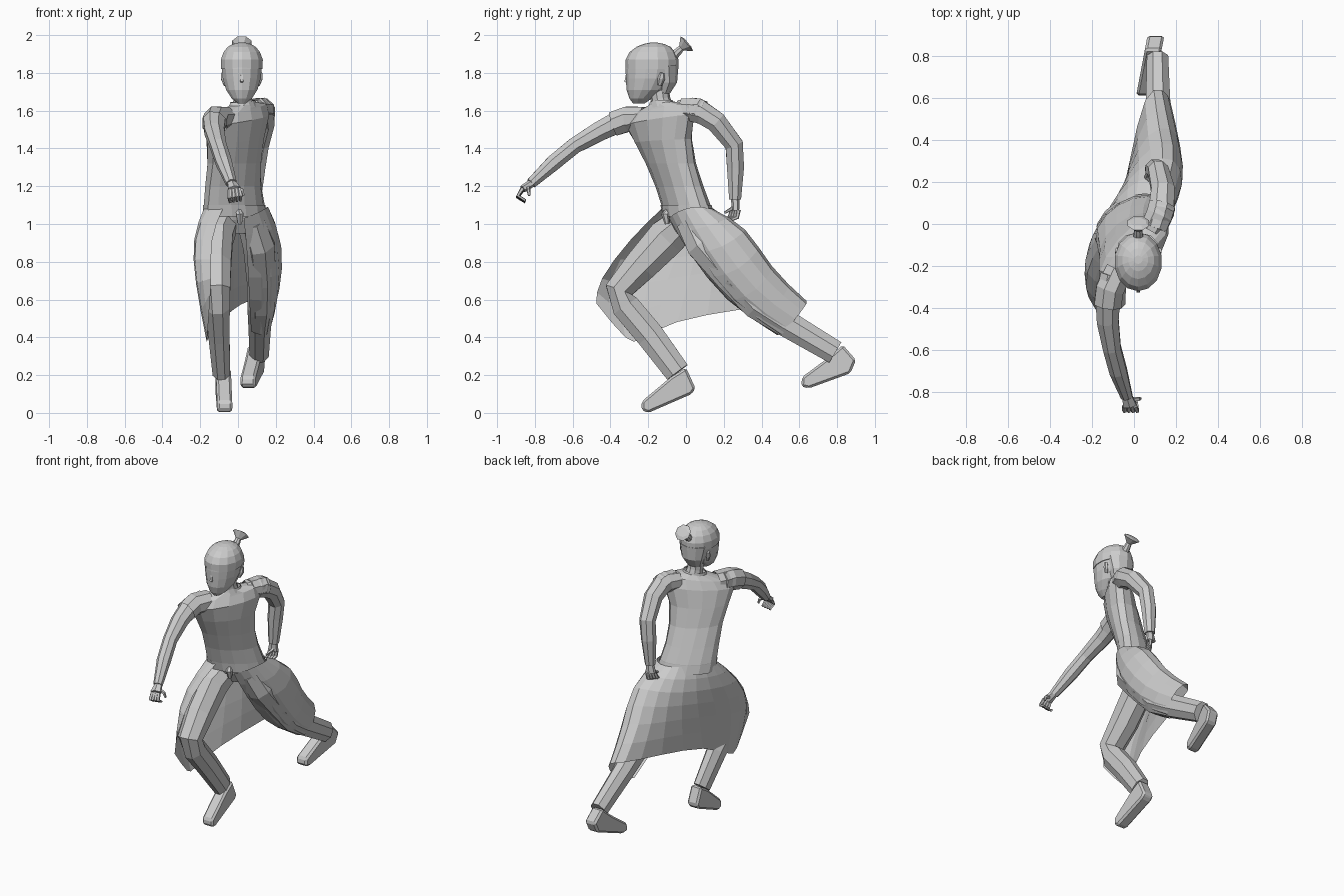
import bpy, bmesh, math
from mathutils import Vector as V


def make(name, verts, faces):
    me = bpy.data.meshes.new(name)
    me.from_pydata([tuple(v) for v in verts], [], faces)
    bm = bmesh.new()
    bm.from_mesh(me)
    bmesh.ops.recalc_face_normals(bm, faces=bm.faces)
    bm.to_mesh(me)
    bm.free()
    ob = bpy.data.objects.new(name, me)
    bpy.context.collection.objects.link(ob)
    return ob


def loft(name, rings, closed=True, cap=True):
    """Skin a list of equal-length point rows."""
    n = len(rings[0])
    verts = [p for r in rings for p in r]
    faces = []
    for k in range(len(rings) - 1):
        for i in range(n if closed else n - 1):
            j = (i + 1) % n
            faces.append((k * n + i, k * n + j, (k + 1) * n + j, (k + 1) * n + i))
    if closed and cap:
        faces.append(tuple(range(n)))
        faces.append(tuple(range((len(rings) - 1) * n, len(rings) * n)))
    return make(name, verts, faces)


def oval(c, u, v, n):
    return [V(c) + u * math.cos(a) + v * math.sin(a)
            for a in (2 * math.pi * (i + .5) / n for i in range(n))]


def limb(name, pts, radii, n=8, cap=True):
    """Tube along pts; each radius is (sideways, other way)."""
    P = [V(p) for p in pts]
    rings = []
    for i, p in enumerate(P):
        t = (P[min(i + 1, len(P) - 1)] - P[max(i - 1, 0)]).normalized()
        u = V((1, 0, 0))
        u = (u - t * u.dot(t)).normalized()
        a, b = radii[i] if isinstance(radii[i], tuple) else (radii[i], radii[i])
        rings.append(oval(p, u * a, t.cross(u) * b, n))
    return loft(name, rings, cap=cap)


def body(name, rows, n=14, cap=True):
    """Rows: x, y, z, half width, half depth, twist in degrees, sideways tilt."""
    rings = []
    for x, y, z, a, b, d, tilt in rows:
        d = math.radians(d)
        u = V((math.cos(d), math.sin(d), tilt)) * a
        v = V((-math.sin(d), math.cos(d), 0)) * b
        rings.append(oval((x, y, z), u, v, n))
    return loft(name, rings, cap=cap)


def foot(name, prof, x_heel, x_toe):
    ys = [p[0] for p in prof]
    lo, hi = min(ys), max(ys)
    rows = []
    for s in (-1, 1):
        rows.append([V((x_toe + (x_heel - x_toe) * (y - lo) / (hi - lo) + s * .04, y, z))
                     for y, z in prof])
    ob = loft(name, rows)
    m = ob.modifiers.new("soft_edges", 'BEVEL')
    m.width = .012
    m.segments = 1


def hand(name, path, spread, thumb):
    P = [V(p) for p in path]
    s = V(spread)
    limb(name + "_palm", P[:2], [(.024, .022), (.038, .02)], 6)
    for i in range(4):
        o = s * (i - 1.5)
        limb(f"{name}_finger_{i + 1}", [P[1] + o * .8, P[2] + o, P[3] + o * .9],
             [.012, .011, .008], 5)
    mid = (P[0] + P[1]) / 2
    limb(name + "_thumb", [mid, mid.lerp(V(thumb), .5) + s, thumb], [.012, .011, .007], 5)


# Twisted torso in a close vest
body("vest", [
    (0, .03, .95, .10, .07, 30, 0), (-.01, .02, 1.02, .17, .10, 30, 0),
    (-.02, 0, 1.10, .18, .105, 32, 0), (-.025, -.035, 1.2, .17, .10, 35, 0),
    (-.02, -.08, 1.32, .17, .10, 40, 0), (-.015, -.12, 1.44, .19, .105, 45, .05),
    (0, -.14, 1.55, .23, .10, 49, .13), (.01, -.135, 1.605, .205, .075, 48, .18),
    (.025, -.13, 1.635, .085, .06, 45, .15)])
# Sash and knot
body("sash", [(-.015, .015, 1.04, .185, .115, 31, 0), (-.02, .0, 1.10, .184, .112, 32, 0)], cap=False)
limb("sash_knot", [(.0, -.09, 1.08), (.01, -.11, 1.05), (.01, -.10, 1.0)], [.012, .022, .012], 6)
# Collar and neck
body("collar", [(.025, -.13, 1.615, .085, .065, 40, .15), (.025, -.13, 1.65, .07, .058, 30, .1)], cap=False)
limb("neck", [(.03, -.12, 1.6), (.025, -.135, 1.66), (.02, -.15, 1.75)], [.058, .052, .055], 10)

# Head, hair shell, ears and nose
skull = [(1.638, -.25, .022, .03), (1.665, -.24, .055, .06), (1.71, -.21, .085, .105),
         (1.77, -.188, .103, .13), (1.82, -.182, .108, .138), (1.87, -.18, .108, .136)]
body("head", [(.02, y, z, a, b, 0, 0) for z, y, a, b in skull], 14)
body("hair", [(.02, y, z, a, b, 0, 0) for z, y, a, b in [
    (1.82, -.18, .113, .139), (1.87, -.18, .114, .140), (1.91, -.178, .099, .121),
    (1.938, -.172, .076, .09), (1.953, -.17, .048, .055), (1.96, -.17, .02, .02)]], 14)
body("nape_hair", [(.02, y, z, a, b, 0, 0) for z, y, a, b in [
    (1.69, -.12, .05, .035), (1.75, -.105, .08, .058), (1.84, -.115, .10, .075)]], 10)
for side, s in (("left", 1), ("right", -1)):
    limb(side + "_ear", [(.02 + s * .088, -.14, 1.735), (.02 + s * .1, -.13, 1.77), (.02 + s * .103, -.125, 1.80)],
         [(.008, .012), (.012, .02), (.008, .012)], 6)
limb("nose", [(.02, -.312, 1.80), (.02, -.318, 1.755), (.02, -.30, 1.745)], [.006, .012, .006], 4)
# Topknot that flares out
limb("topknot", [(.02, -.07, 1.885), (.02, -.04, 1.915), (.02, -.025, 1.93), (.02, .004, 1.955), (.02, .01, 1.96)],
     [.026, .022, .018, (.055, .055), (.04, .03)], 8)

# Arms: right one reaches forward, left one hangs behind
limb("right_arm", [(-.10, -.24, 1.56), (-.125, -.35, 1.545), (-.125, -.46, 1.49), (-.105, -.59, 1.415),
                   (-.075, -.7, 1.325), (-.035, -.82, 1.215)], [.065, .064, .056, .046, .045, .03])
limb("left_arm", [(.10, -.02, 1.61), (.13, .06, 1.605), (.138, .16, 1.54), (.115, .255, 1.42),
                  (.10, .262, 1.3), (.09, .26, 1.13)], [.06, .066, .06, .052, .049, .034])
limb("right_cap_sleeve", [(-.07, -.22, 1.555), (-.115, -.31, 1.555), (-.125, -.385, 1.53)],
     [.07, .072, .07], 8, False)
limb("left_cap_sleeve", [(.08, -.03, 1.6), (.12, .04, 1.605), (.135, .09, 1.59)],
     [.06, .068, .068], 8, False)
hand("right_hand", [(-.035, -.81, 1.22), (-.02, -.865, 1.185), (-.015, -.89, 1.145), (-.015, -.85, 1.12)],
     (.02, 0, .003), (.03, -.83, 1.15))
hand("left_hand", [(.09, .26, 1.14), (.085, .262, 1.075), (.08, .25, 1.035), (.08, .215, 1.02)],
     (.013, .014, 0), (.07, .205, 1.06))

# Trousers: right knee bent forward, left leg trailing
limb("right_trouser", [(-.07, .0, 1.02), (-.11, -.10, .93), (-.12, -.24, .78), (-.115, -.355, .65),
                       (-.108, -.32, .565), (-.1, -.19, .41), (-.088, -.045, .215)],
     [(.08, .09), (.09, .11), (.09, .095), (.08, .08), (.07, .08), (.06, .08), (.05, .072)])
limb("left_trouser", [(.07, .04, 1.02), (.11, .10, .90), (.125, .25, .72), (.122, .38, .575),
                      (.115, .52, .48), (.112, .79, .32)],
     [(.08, .10), (.09, .11), (.085, .10), (.078, .09), (.065, .077), (.055, .068)])

# Shoes
foot("right_shoe", [(-.08, .19), (0, .24), (.05, .13), (.03, .10), (-.2, 0), (-.235, .015), (-.235, .06)], -.08, -.07)
foot("left_shoe", [(.75, .29), (.83, .36), (.9, .28), (.87, .21), (.65, .13), (.61, .14), (.615, .19)], .105, .05)

# Long open coat skirt: columns from the left front edge round the back to the right front edge
columns = [
    [(.03, -.09, 1.03), (.05, .01, .85), (.06, .21, .58), (.07, .46, .43)],
    [(.11, -.06, 1.06), (.19, .03, .86), (.20, .23, .57), (.165, .5, .39)],
    [(.175, .04, 1.10), (.27, .18, .87), (.24, .38, .62), (.185, .58, .50)],
    [(.145, .13, 1.08), (.215, .35, 1.0), (.18, .46, .77), (.14, .65, .59)],
    [(.05, .15, 1.08), (.09, .31, .99), (.06, .43, .78), (.05, .645, .60)],
    [(-.03, .13, 1.09), (-.03, .23, .95), (-.025, .27, .77), (-.02, .3, .55)],
    [(-.12, .06, 1.09), (-.13, .08, .93), (-.11, .03, .74), (-.10, -.08, .49)],
    [(-.19, -.03, 1.09), (-.24, -.09, .93), (-.225, -.24, .7), (-.17, -.25, .38)],
    [(-.17, -.10, 1.09), (-.26, -.25, .93), (-.245, -.4, .7), (-.165, -.30, .36)],
    [(-.08, -.13, 1.08), (-.15, -.29, .93), (-.14, -.475, .69), (-.15, -.475, .58)]]
skirt = loft("coat_skirt", [[V(p) for p in c] for c in columns], closed=False)
m = skirt.modifiers.new("soft_folds", 'SUBSURF')
m.levels = m.render_levels = 1
m.boundary_smooth = 'PRESERVE_CORNERS'
